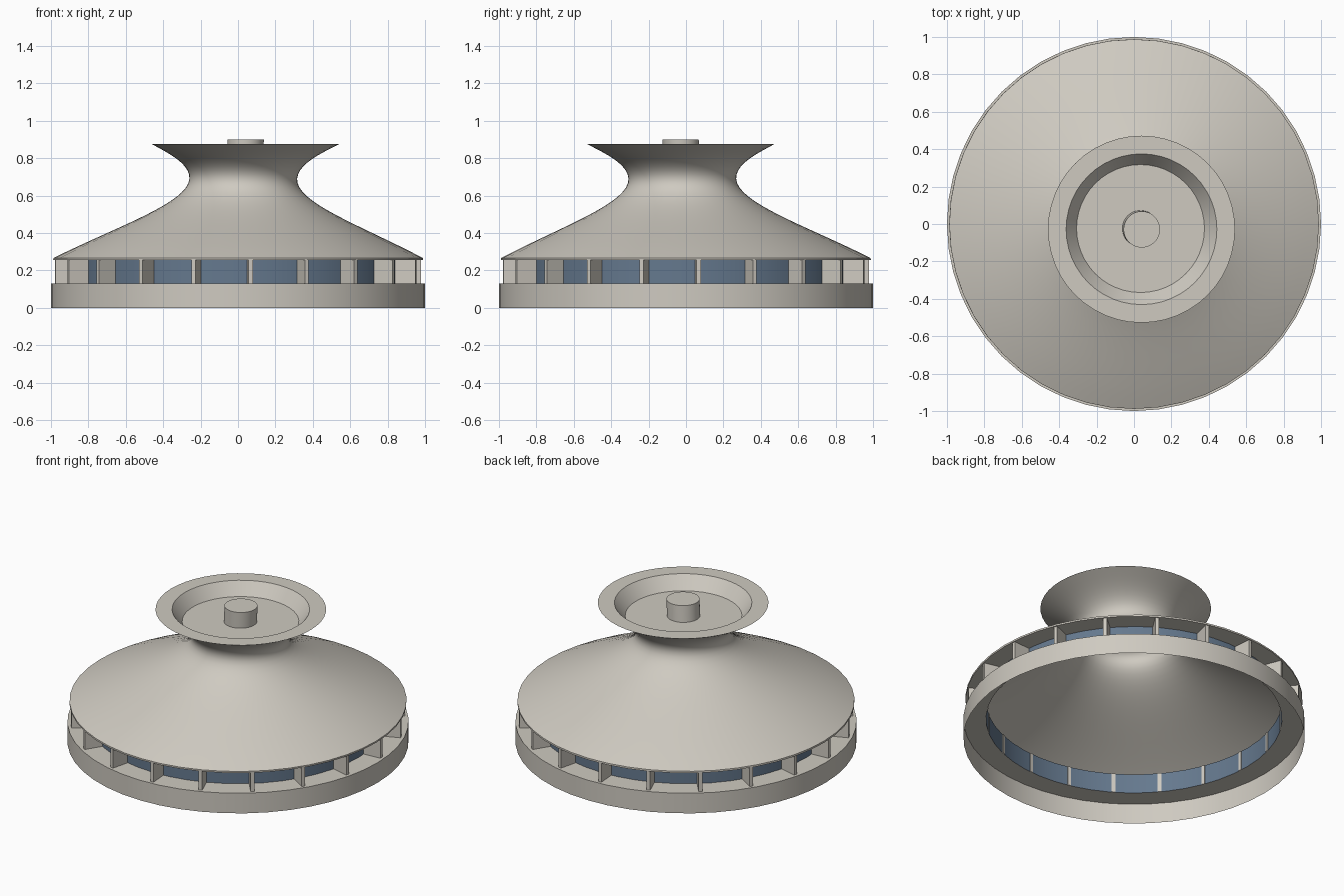
import bpy
import bmesh
import math
from mathutils import Matrix, Vector

cube = bpy.data.objects.get("Cube")
if cube:
    bpy.data.objects.remove(cube, do_unlink=True)


def material(name, rgb):
    mat = bpy.data.materials.new(name)
    mat.use_nodes = True
    mat.diffuse_color = (*rgb, 1)
    mat.node_tree.nodes["Principled BSDF"].inputs["Base Color"].default_value = (*rgb, 1)
    return mat


concrete = material("warm grey concrete", (0.62, 0.59, 0.53))
glass = material("blue grey glass", (0.13, 0.19, 0.27))

SEGMENTS = 48
BASE_TOP, EAVE, RIM = 0.13, 0.255, 0.875
GLASS_R, EAVE_R = 0.867, 0.988


def finish(name, bm, mat, smooth=True):
    mesh = bpy.data.meshes.new(name)
    bm.to_mesh(mesh)
    bm.free()
    mesh.materials.append(mat)
    obj = bpy.data.objects.new(name, mesh)
    bpy.context.collection.objects.link(obj)
    if smooth:
        bpy.ops.object.select_all(action="DESELECT")
        obj.select_set(True)
        bpy.context.view_layer.objects.active = obj
        bpy.ops.object.shade_smooth_by_angle(angle=math.radians(25))
    return obj


def lean(z):
    """Sideways drift of the roof axis, growing with height."""
    t = max(0, (z - EAVE) / (RIM - EAVE))
    return 0.04 * t, -0.028 * t


def lathe(name, profile, mat):
    """Spin (radius, height) points around the leaning axis; radius 0 makes a cap."""
    bm = bmesh.new()
    rings = []
    for r, z in profile:
        cx, cy = lean(z)
        if r == 0:
            rings.append([bm.verts.new((cx, cy, z))] * SEGMENTS)
            continue
        angles = [math.tau * i / SEGMENTS for i in range(SEGMENTS)]
        rings.append([bm.verts.new((cx + r * math.cos(a), cy + r * math.sin(a), z))
                      for a in angles])
    for (low, high), (_, end) in zip(zip(rings, rings[1:]), zip(profile, profile[1:])):
        if end[0] == 0:
            bm.faces.new(low)
            continue
        for i in range(SEGMENTS):
            j = (i + 1) % SEGMENTS
            bm.faces.new((low[i], low[j], high[j], high[i]))
    bm.verts.ensure_lookup_table()
    for v in [v for v in bm.verts if not v.link_faces]:
        bm.verts.remove(v)
    return finish(name, bm, mat)


def bezier(a, b, c, d, steps):
    pts = []
    for i in range(steps + 1):
        t = i / steps
        s = 1 - t
        pts.append(tuple(s**3 * p + 3 * s * s * t * q + 3 * s * t * t * u + t**3 * w
                         for p, q, u, w in zip(a, b, c, d)))
    return pts


# Open-bottomed base drum with its ledge
lathe("base_drum", [(1, 0), (1, BASE_TOP), (GLASS_R, BASE_TOP)], concrete)

# Continuous window band
lathe("window_band", [(GLASS_R, BASE_TOP), (GLASS_R, EAVE)], glass)

# Sweeping roof: soffit, eave lip, waisted shell, flared rim and sunken bowl
neck = (0.288, 0.69)
lower = bezier((EAVE_R, 0.266), (0.66, 0.435), (0.288, 0.56), neck, 16)
upper = bezier(neck, (0.288, 0.77), (0.41, 0.827), (0.5, RIM), 10)
bowl = [(0.403, RIM), (0.342, 0.795), (0, 0.795)]
lathe("roof_shell", [(GLASS_R, EAVE), (EAVE_R, EAVE)] + lower + upper[1:] + bowl, concrete)

# Round vent in the bowl
lathe("roof_vent", [(0.097, 0.795), (0.097, 0.9), (0, 0.9)], concrete)

# Radial fins between base and eave
bm = bmesh.new()
FINS = 20
inner, outer = GLASS_R - 0.005, 0.98
for k in range(FINS):
    turn = Matrix.Rotation(math.radians(-86) + math.tau * k / FINS, 4, "Z")
    place = Matrix.Translation(Vector(((inner + outer) / 2, 0, (BASE_TOP + EAVE) / 2)))
    size = Matrix.Diagonal((outer - inner, 0.022, EAVE - BASE_TOP, 1))
    bmesh.ops.create_cube(bm, size=1, matrix=turn @ place @ size)
finish("window_fins", bm, concrete, smooth=False)
